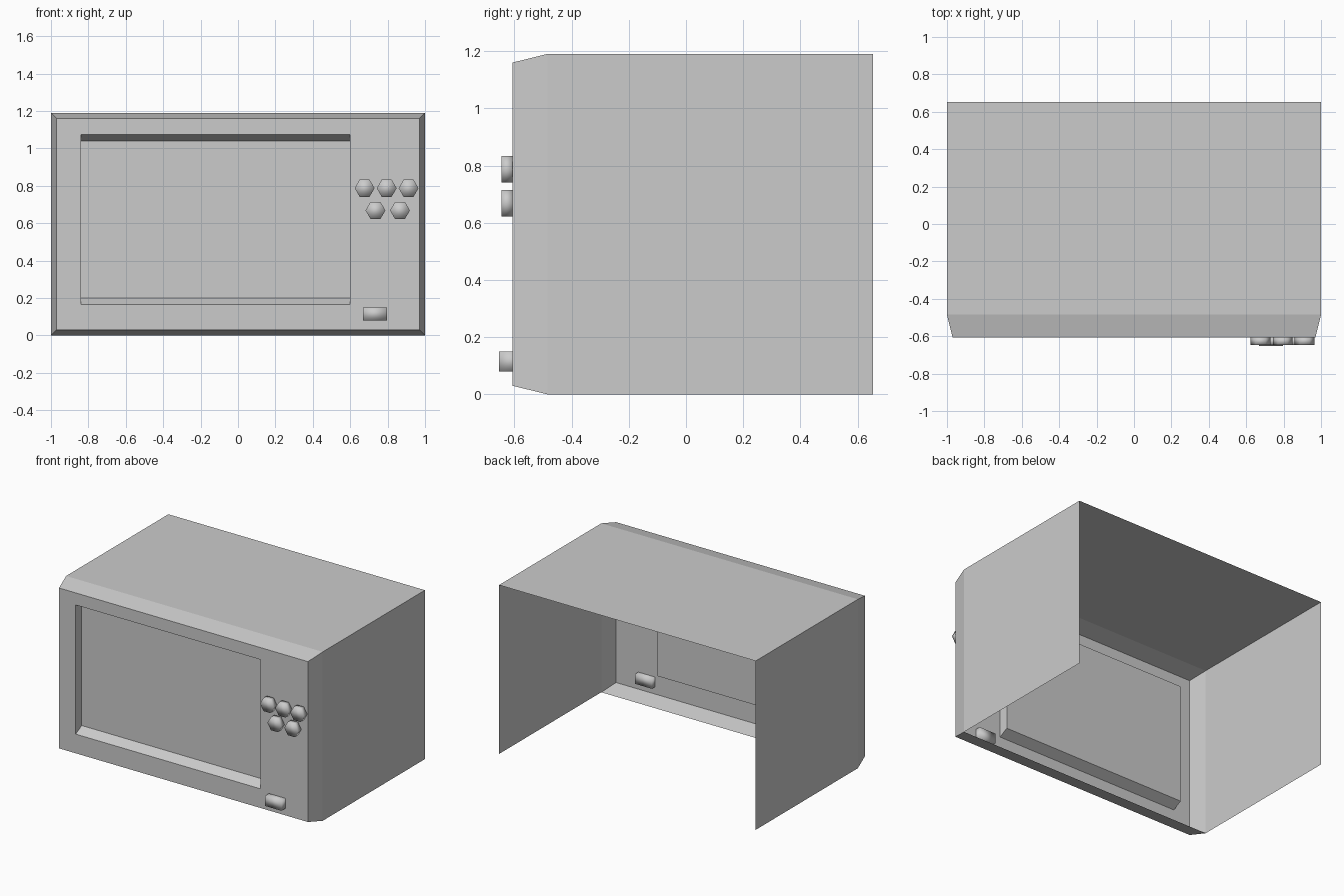
import bpy, bmesh, math
from mathutils import Matrix

if "Cube" in bpy.data.objects:
    bpy.data.objects.remove(bpy.data.objects["Cube"])


def add_object(name, bm, smooth=False):
    mesh = bpy.data.meshes.new(name)
    for f in bm.faces:
        f.smooth = smooth
    bm.to_mesh(mesh)
    bm.free()
    obj = bpy.data.objects.new(name, mesh)
    bpy.context.collection.objects.link(obj)
    return obj


# Open casing: rectangular rings from the back rim forward, then into the recess
# Each ring: x_min, x_max, z_min, z_max, y
rings = [
    (-1.00, 1.00, 0.00, 1.19, 0.653),     # open back rim
    (-1.00, 1.00, 0.00, 1.19, -0.485),    # start of bevelled edge
    (-0.97, 0.97, 0.03, 1.16, -0.607),    # front panel edge
    (-0.84, 0.60, 0.165, 1.075, -0.607),  # window opening
    (-0.84, 0.60, 0.20, 1.04, -0.54),     # recessed window
]
bm = bmesh.new()
loops = [[bm.verts.new((x, y, z)) for x, z in ((x0, z0), (x1, z0), (x1, z1), (x0, z1))]
         for x0, x1, z0, z1, y in rings]
for n, (a, b) in enumerate(zip(loops, loops[1:])):
    for i in range(4):
        if n == 0 and i == 0:
            continue  # the underside is open
        j = (i + 1) % 4
        bm.faces.new((a[i], a[j], b[j], b[i]))
bm.faces.new(loops[-1])
add_object("casing", bm)

# Hexagonal control knobs: a row of three above a row of two
knobs = [(0.677, 0.787), (0.795, 0.787), (0.912, 0.787), (0.735, 0.668), (0.866, 0.668)]
for n, (x, z) in enumerate(knobs, 1):
    bm = bmesh.new()
    place = (Matrix.Translation((x, -0.626, z)) @ Matrix.Rotation(math.pi / 2, 4, 'X')
             @ Matrix.Rotation(math.pi / 2, 4, 'Z'))
    bmesh.ops.create_cone(bm, cap_ends=True, segments=6, radius1=0.053, radius2=0.053,
                          depth=0.04, matrix=place)
    # keep a corner pointing sideways whatever the primitive's start angle
    if max(v.co.x for v in bm.verts) - x < 0.05:
        bmesh.ops.rotate(bm, verts=bm.verts, cent=(x, 0, z),
                         matrix=Matrix.Rotation(math.pi / 6, 3, 'Y'))
    add_object(f"knob_{n}", bm, smooth=True)

# Door release button, passing through the front panel
bm = bmesh.new()
bmesh.ops.create_cube(bm, size=1, matrix=Matrix.Translation((0.732, -0.613, 0.115))
                      @ Matrix.Diagonal((0.13, 0.08, 0.07, 1)))
add_object("door_button", bm, smooth=True)
